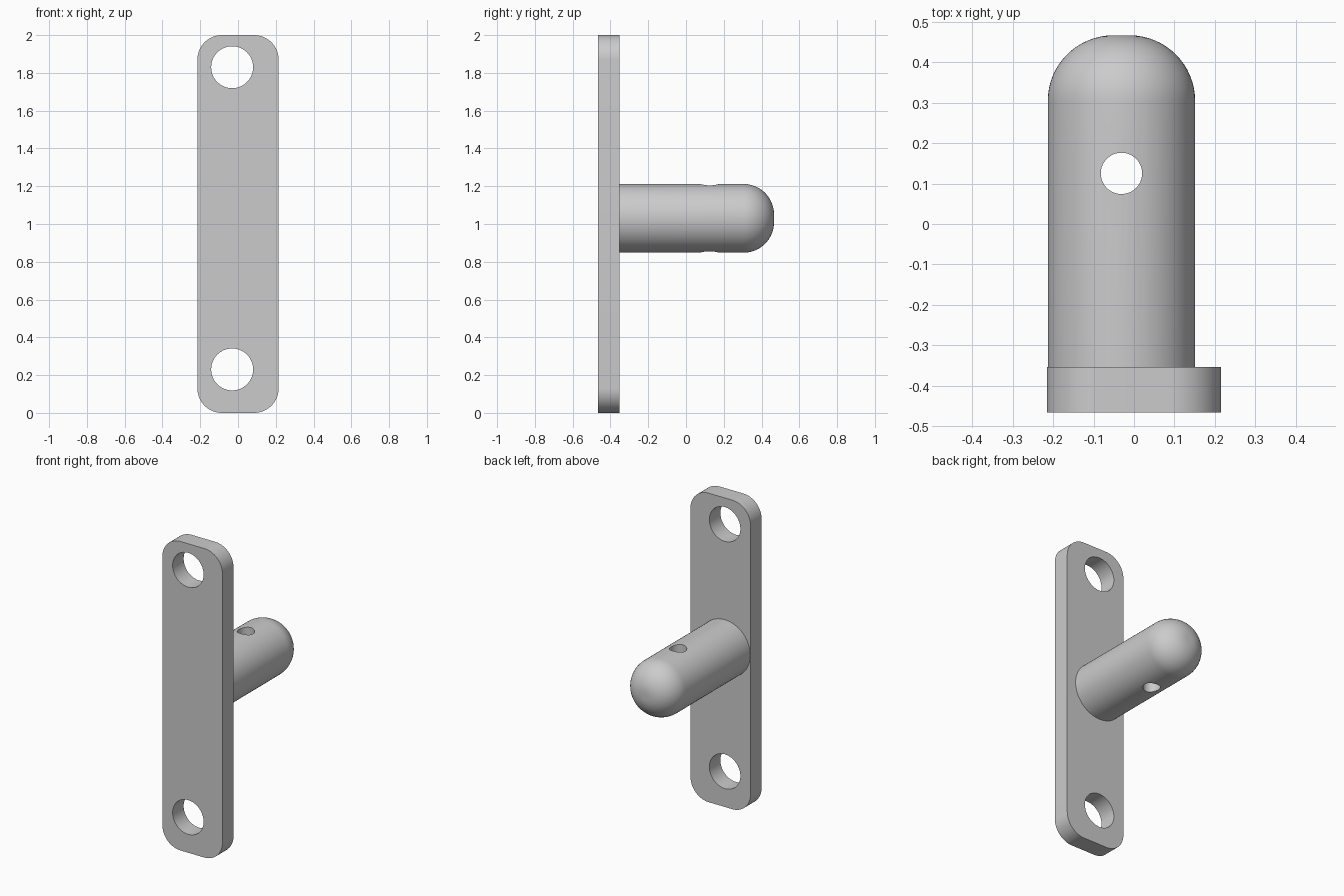
import bpy, bmesh
from math import sin, cos, pi, radians
from mathutils import Vector, Matrix

cube = bpy.data.objects.get("Cube")
if cube:
    bpy.data.objects.remove(cube, do_unlink=True)

GREY = 0.6
WIDTH, HEIGHT, CORNER = 0.43, 2.0, 0.13
FRONT, PLATE_BACK, TIP = -0.466, -0.353, 0.466
PIN_X, PIN_Z, PIN_R, ROUNDING = -0.031, 1.03, 0.182, 0.162

steel = bpy.data.materials.new("grey_metal")
steel.use_nodes = True
colour = (GREY, GREY, GREY, 1)
steel.diffuse_color = colour
steel.node_tree.nodes["Principled BSDF"].inputs["Base Color"].default_value = colour


def make_object(name, bm):
    bmesh.ops.recalc_face_normals(bm, faces=bm.faces)
    mesh = bpy.data.meshes.new(name)
    bm.to_mesh(mesh)
    bm.free()
    mesh.materials.append(steel)
    obj = bpy.data.objects.new(name, mesh)
    bpy.context.collection.objects.link(obj)
    return obj


def drill(target, centre, radius, depth, axis):
    """Cut a round hole through the target, then discard the cutter."""
    bm = bmesh.new()
    rot = Vector(axis).to_track_quat("Z", "Y").to_matrix().to_4x4()
    bmesh.ops.create_cone(bm, cap_ends=True, segments=64, radius1=radius, radius2=radius,
                          depth=depth, matrix=Matrix.Translation(centre) @ rot)
    cutter = make_object("hole_cutter", bm)
    cutter.hide_render = True
    mod = target.modifiers.new("hole", "BOOLEAN")
    mod.operation = "DIFFERENCE"
    mod.solver = "EXACT"
    mod.object = cutter
    bpy.context.view_layer.objects.active = target
    bpy.ops.object.modifier_apply(modifier=mod.name)
    bpy.data.objects.remove(cutter, do_unlink=True)


def smooth(obj):
    bpy.ops.object.select_all(action="DESELECT")
    obj.select_set(True)
    bpy.context.view_layer.objects.active = obj
    bpy.ops.object.shade_smooth_by_angle(angle=radians(30))


# Mounting plate: rounded rectangle, extruded backwards
bm = bmesh.new()
outline = []
steps = 16
for i, (sx, sz) in enumerate([(1, 1), (-1, 1), (-1, -1), (1, -1)]):
    cx = sx * (WIDTH / 2 - CORNER)
    cz = HEIGHT / 2 + sz * (HEIGHT / 2 - CORNER)
    for k in range(steps + 1):
        a = pi / 2 * (i + k / steps)
        outline.append(bm.verts.new((cx + CORNER * cos(a), FRONT, cz + CORNER * sin(a))))
face = bm.faces.new(outline)
extruded = bmesh.ops.extrude_face_region(bm, geom=[face], use_keep_orig=True)
moved = [v for v in extruded["geom"] if isinstance(v, bmesh.types.BMVert)]
bmesh.ops.translate(bm, verts=moved, vec=(0, PLATE_BACK - FRONT, 0))
plate = make_object("mounting_plate", bm)

# Screw holes near both ends of the plate
for z in (0.23, 1.83):
    drill(plate, (PIN_X, (FRONT + PLATE_BACK) / 2, z), 0.111, 0.4, (0, 1, 0))
smooth(plate)

# Pin: profile with a rounded tip, spun about the y axis
bm = bmesh.new()
profile = [(0, PLATE_BACK - 0.03), (PIN_R, PLATE_BACK - 0.03)]
for k in range(steps + 1):
    a = pi / 2 * k / steps
    profile.append((PIN_R - ROUNDING + ROUNDING * cos(a), TIP - ROUNDING + ROUNDING * sin(a)))
profile.append((0, TIP))
verts = [bm.verts.new((PIN_X + r, y, PIN_Z)) for r, y in profile]
edges = [bm.edges.new(pair) for pair in zip(verts, verts[1:])]
bmesh.ops.spin(bm, geom=verts + edges, cent=(PIN_X, 0, PIN_Z), axis=(0, 1, 0),
               angle=2 * pi, steps=64, use_merge=True)
bmesh.ops.remove_doubles(bm, verts=bm.verts, dist=0.0001)
pin = make_object("round_pin", bm)

# Cross hole running vertically through the pin
drill(pin, (PIN_X, 0.125, PIN_Z), 0.051, 0.6, (0, 0, 1))
smooth(pin)
